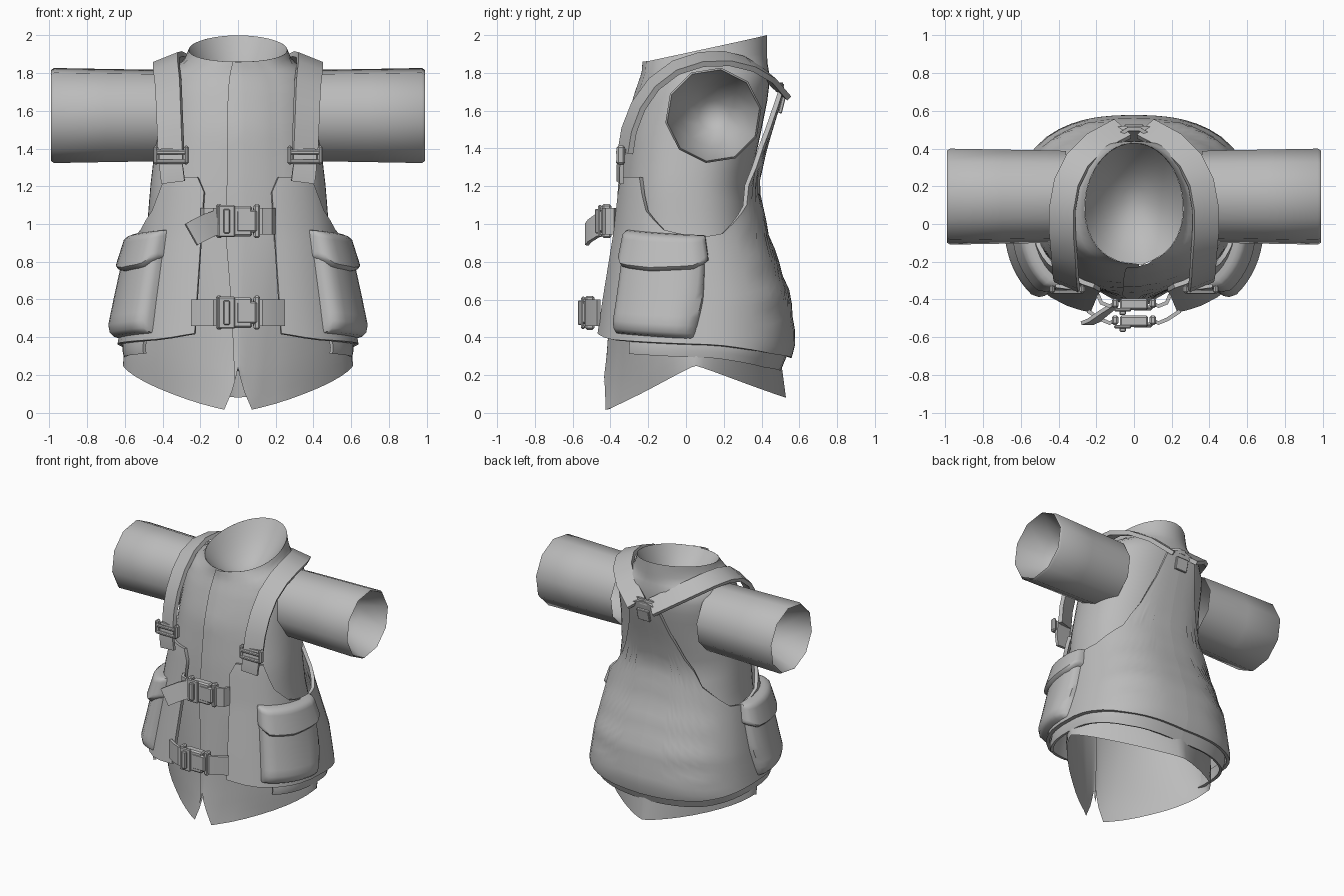
import bpy, bmesh
from math import sin, cos, radians, copysign
from mathutils import Vector, Matrix

cube = bpy.data.objects.get("Cube")
if cube:
    bpy.data.objects.remove(cube)

cloth = bpy.data.materials.new("grey cloth")
cloth.use_nodes = True
GREY = (0.5, 0.5, 0.5, 1)
cloth.diffuse_color = GREY
cloth.node_tree.nodes["Principled BSDF"].inputs["Base Color"].default_value = GREY


def interp(table, t):
    """Linear lookup in rows of (key, values...)."""
    if t <= table[0][0]:
        return table[0][1:]
    for a, b in zip(table, table[1:]):
        if t <= b[0]:
            k = (t - a[0]) / (b[0] - a[0])
            return [p + (q - p) * k for p, q in zip(a[1:], b[1:])]
    return table[-1][1:]


def ring_point(table, angle, z, off=0.0, power=0.82):
    """Point on a rounded body; angle 0 is the front, 90 the left side."""
    w, front, back = interp(table, z)
    s, c = [copysign(abs(f(radians(angle))) ** power, f(radians(angle))) for f in (sin, cos)]
    mid, depth = (front + back) / 2, (back - front) / 2
    return Vector(((w + off) * s, mid - (depth + off) * c, z))


def finish(ob, angle=40):
    ob.data.materials.append(cloth)
    bpy.ops.object.select_all(action='DESELECT')
    bpy.context.view_layer.objects.active = ob
    ob.select_set(True)
    if ob.modifiers:
        bpy.ops.object.convert(target='MESH')
    bpy.ops.object.shade_smooth_by_angle(angle=radians(angle))
    return ob


def sheet(name, us, vs, fn, thick=0.0, mirror=False):
    """Grid of faces through fn(u, v), optionally thickened and mirrored."""
    bm = bmesh.new()
    rows = [[bm.verts.new(fn(u, v)) for u in us] for v in vs]
    for r, s in zip(rows, rows[1:]):
        for i in range(len(us) - 1):
            bm.faces.new((r[i], r[i + 1], s[i + 1], s[i]))
    bmesh.ops.remove_doubles(bm, verts=bm.verts, dist=1e-5)
    mesh = bpy.data.meshes.new(name)
    bm.to_mesh(mesh)
    bm.free()
    ob = bpy.data.objects.new(name, mesh)
    bpy.context.collection.objects.link(ob)
    if thick:
        m = ob.modifiers.new("thickness", 'SOLIDIFY')
        m.thickness, m.offset = thick, -1
    if mirror:
        m = ob.modifiers.new("mirror", 'MIRROR')
        m.use_clip = True
    return finish(ob)


def steps(a, b, n):
    return [a + (b - a) * i / n for i in range(n + 1)]


def ribbon(name, pts, width, centre, thick=0.02, mirror=False):
    """Flat strap through pts that faces away from centre."""
    pts, centre = [Vector(p) for p in pts], Vector(centre)

    def at(i, side):
        tangent = pts[min(i + 1, len(pts) - 1)] - pts[max(i - 1, 0)]
        across = tangent.cross(pts[i] - centre).normalized()
        return pts[i] + across * side * width / 2
    return sheet(name, range(len(pts)), (1, -1), at, thick, mirror)


def box(name, loc, size, bevel=0.01, mirror=False, tilt=0):
    bm = bmesh.new()
    bmesh.ops.create_cube(bm, size=1)
    bmesh.ops.scale(bm, vec=size, verts=bm.verts)
    bmesh.ops.bevel(bm, geom=bm.edges, offset=bevel, segments=1, affect='EDGES')
    bm.transform(Matrix.Translation(loc) @ Matrix.Rotation(radians(tilt), 4, 'X'))
    mesh = bpy.data.meshes.new(name)
    bm.to_mesh(mesh)
    bm.free()
    ob = bpy.data.objects.new(name, mesh)
    bpy.context.collection.objects.link(ob)
    if mirror:
        ob.modifiers.new("mirror", 'MIRROR')
    return finish(ob, 30)


# Body outlines: height, half width, front y, back y
SHIRT = [(0, .61, -.44, .54), (.3, .61, -.4, .5), (.6, .55, -.38, .47), (.95, .485, -.355, .365),
         (1.2, .465, -.34, .335), (1.5, .43, -.31, .4), (1.7, .42, -.25, .44), (1.8, .4, -.215, .44),
         (1.86, .29, -.21, .43), (1.93, .26, -.2, .43), (2, .24, -.17, .43)]
VEST = [(.22, .62, -.48, .53), (.34, .645, -.5, .58), (.6, .6, -.46, .56), (.95, .535, -.4, .44),
        (1.2, .49, -.37, .385), (1.4, .46, -.34, .43), (1.7, .42, -.25, .52)]
# Shirt section: pointed front and back at the hem, rounder above
SECTION = [(.1, 1.5), (.9, .85), (1.7, .85), (1.9, 1)]

# Shirt with a wrapped front, split hem and slanted collar
def shirt_point(a, v):
    turn = min(abs(a), abs(360 - a))
    c = cos(radians(a))
    hem = .25 - abs(c) ** 1.5 * (.245 if c > 0 else .17)
    hem += max(0, 1 - turn / 14) * .24
    z = hem + (1.93 - .07 * c - hem) * v
    p = ring_point(SHIRT, a, z, .01 if a < 20 else 0, interp(SECTION, z)[0])
    return p + Vector((0, -.01 if a < 5 else 0, 0))

shirt_angles = [-5, -2, 0, 3, 8, 14] + steps(20, 340, 40) + [346, 352, 357, 360, 363]
sheet("shirt", shirt_angles, steps(0, .9, 22) + steps(.92, 1, 5), shirt_point)

# Hollow of the collar
def collar_point(a, k):
    return shirt_point(a, 1).lerp(Vector((0, .13, 1.93)), 1 - k) - Vector((0, 0, .22 * (1 - k * k)))

sheet("collar_lining", steps(8, 368, 30), [1, .97, .85, .7, .5, .25, 0],
      lambda a, k: collar_point(a % 360, k))

# Ten-sided sleeves whose lining tapers inwards
SLEEVE = [(.36, .243), (.46, .246), (.7, .25), (.975, .255), (.99, .245), (.96, .238), (.8, .17), (.68, .08), (.65, 0)]

def sleeve_point(a, i):
    x, r = SLEEVE[i]
    a = radians(a + 9)
    return Vector((x, .145 + r * 1.01 * cos(a), 1.575 + r * sin(a)))

sheet("sleeve", steps(0, 360, 10), range(len(SLEEVE)), sleeve_point, mirror=True)

# Vest shell: one half from the front edge to the middle of the back
TOP = [(17, 1.17), (22, 1.25), (50, 1.25), (60, 1.07), (75, .97), (95, .93), (110, .95), (138, 1.1),
       (153, 1.3), (162, 1.5), (168, 1.7), (180, 1.74)]
BOTTOM = [(17, .42), (35, .39), (100, .36), (140, .31), (180, .29)]

def vest_point(a, v):
    low, high = interp(BOTTOM, a)[0], interp(TOP, a)[0]
    z = low + (high - low) * v
    fold = .005 * sin(z * 32) if a > 130 and .4 < z < .95 else 0
    return ring_point(VEST, a, z, fold)

vest_angles = [17, 22, 30, 40, 50, 55, 60, 67, 75, 85, 95, 103, 110, 120, 129,
               138, 146, 153, 158, 162, 165, 168, 174, 180]
sheet("vest", vest_angles, steps(0, 1, 20), vest_point, .025, True)
sheet("vest_hem_band", steps(52, 180, 20), steps(-.07, .03, 3),
      lambda a, d: ring_point(VEST, a, interp(BOTTOM, a)[0] + d, -.03), .02, True)

# Puffy side pockets with overhanging flaps
EDGE = [(0, 0), (.02, .5), (.06, .8), (.14, 1), (.86, 1), (.94, .8), (.98, .5), (1, 0)]
grid = [0, .02, .06] + steps(.14, .86, 8) + [.94, .98, 1]

def pocket_point(u, v):
    puff = interp(EDGE, u)[0] * interp(EDGE, v)[0]
    return ring_point(VEST, 42 + u * (48 + 7 * v), .42 + .5 * v - .03 * u, -.01 + puff * (.08 - .02 * v))

def flap_point(u, v):
    low = interp([(0, .83), (.15, .76), (.5, .74), (.85, .75), (1, .81)], u)[0]
    puff = interp(EDGE, u)[0] * interp(EDGE, v)[0]
    return ring_point(VEST, 41 + 57 * u, low + (.97 - .03 * u - low) * v, -.01 + puff * (.095 - .025 * v))

sheet("pocket", grid, grid, pocket_point, mirror=True)
sheet("pocket_flap", grid, grid, flap_point, mirror=True)

# Shoulder straps running from the chest to the back tab
path = [(.36, -.335, 1.38), (.365, -.315, 1.5), (.37, -.265, 1.63), (.375, -.18, 1.75), (.385, -.06, 1.84),
        (.385, .08, 1.885), (.36, .22, 1.89), (.3, .34, 1.86), (.2, .44, 1.8), (.06, .515, 1.71)]
ribbon("shoulder_strap", path, .14, (.17, .1, 1.35), .03, True)
ribbon("chest_strap", [(.355, -.345, 1.4), (.355, -.36, 1.3), (.345, -.36, 1.22)], .125, (.28, .2, 1.3), .02, True)

# Strap adjusters
for x in (.275, .435):
    box("adjuster_side", (x, -.345, 1.365), (.028, .045, .1), mirror=True)
for z in (1.33, 1.38):
    box("adjuster_bar", (.355, -.36, z), (.16, .022, .022), .006, True)

# Back tab patch and hanging loop
box("back_patch", (0, .508, 1.63), (.1, .02, .09), .004, tilt=-14)
ribbon("hanging_loop", [(-.07, .49, 1.72), (-.03, .515, 1.73), (.03, .515, 1.73), (.07, .49, 1.72)], .04, (0, .2, 1.7))

# Two front buckles with webbing that tucks into the vest edges
for y, z, reach in ((-.425, 1.015, .2), (-.515, .53, .25)):
    box("buckle_body", (0, y, z), (.15, .06, .16))
    for x in (-.1, .1):
        box("buckle_end", (x, y + .005, z), (.035, .05, .18))
    box("buckle_prong", (.045, y - .02, z), (.11, .025, .12))
    box("buckle_frame", (-.06, y - .03, z), (.09, .02, .17), .006)
    box("buckle_tab", (-.06, y - .045, z), (.035, .025, .13), .006)
    ribbon("belt_webbing", [(.08, y, z), (.13, y - .02, z), (.18, y, z), (reach, y + .045, z)],
           .14, (.1, .5, z), .02, True)
ribbon("loose_end", [(-.1, -.44, 1.01), (-.15, -.475, .995), (-.21, -.52, .965), (-.245, -.535, .945)],
       .13, (-.18, 1, 1))
